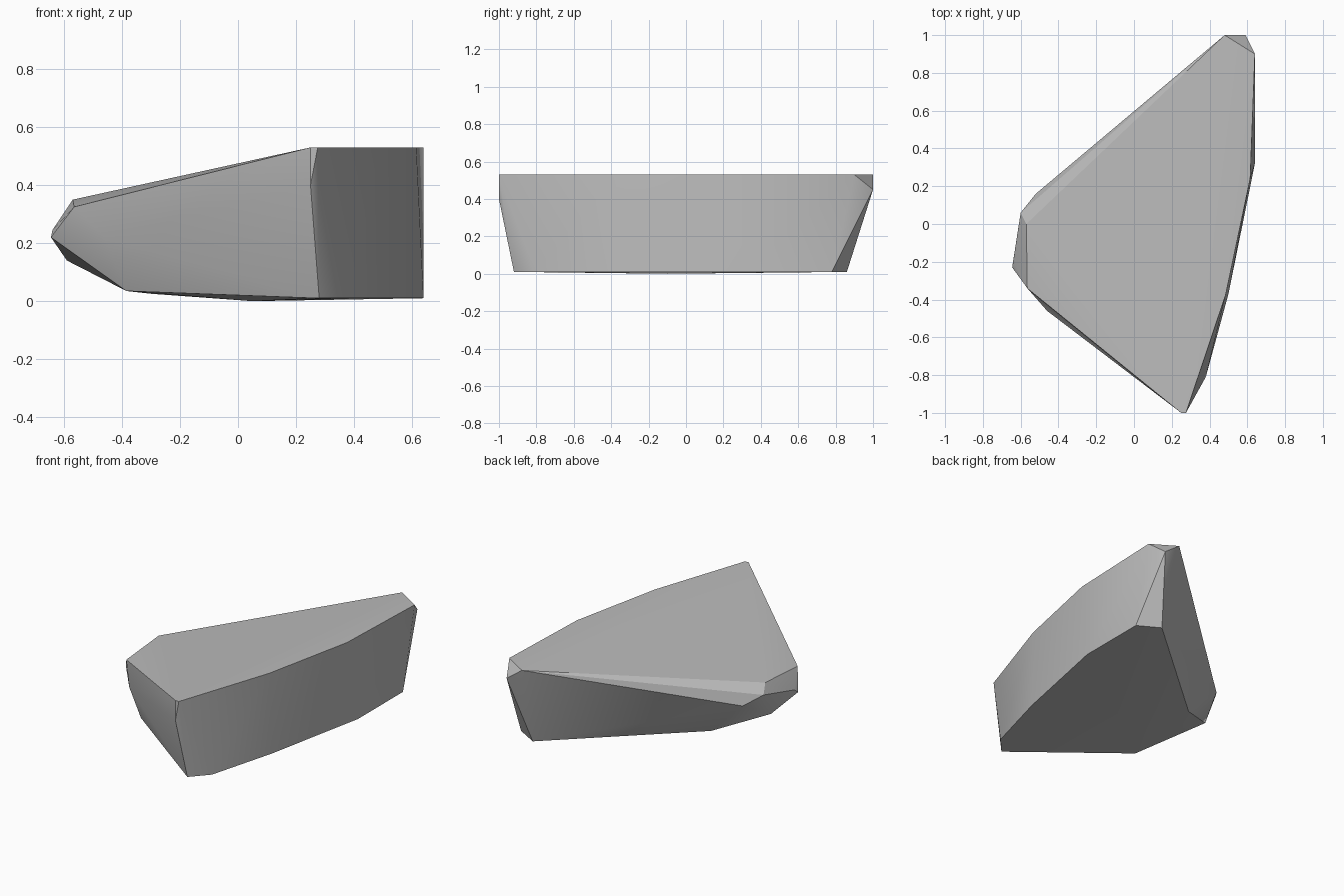
import bpy
import bmesh
import math

default_cube = bpy.data.objects.get("Cube")
if default_cube:
    bpy.data.objects.remove(default_cube, do_unlink=True)


def make_material(name, level):
    """One flat grey material for the viewport and for renders."""
    material = bpy.data.materials.new(name)
    material.use_nodes = True
    colour = (level, level, level, 1.0)
    material.diffuse_color = colour
    shader = material.node_tree.nodes["Principled BSDF"]
    shader.inputs["Base Color"].default_value = colour
    shader.inputs["Roughness"].default_value = 0.9
    return material


def at_height(outline, height):
    """Lift a flat outline to one height."""
    return [(x, y, height) for x, y in outline]


# Level rim of the upper face, along the bowed side
upper_rim = at_height([(.25, -1), (.275, -1), (.485, -.375), (.615, .24),
                       (.64, .9), (.48, 1)], .53)

# Rim of the underside, along the bowed side
lower_rim = at_height([(.28, -.92), (.38, -.81), (.5, -.37), (.64, .32),
                       (.64, .78), (.5, .86)], .01)

# Narrow end: the upper face slopes down to a blunt, chipped nose
nose = [(-.57, 0, .35), (-.565, -.34, .325), (-.6, .06, .3),
        (-.52, .16, .245), (-.64, -.2, .245), (-.645, -.23, .22),
        (-.46, -.46, .22), (-.59, -.03, .14)]

# Slightly bulging underside
belly = [(-.385, -.447, .035), (-.295, .165, .025), (.05, -.1, 0)]

# Chipped corners at the two tips
chips = [(.25, -1, .4), (.59, 1, .45)]

# Wrap all the corners in one convex stone
mesh = bpy.data.meshes.new("rock")
bm = bmesh.new()
for corner in upper_rim + lower_rim + nose + belly + chips:
    bm.verts.new(corner)
bmesh.ops.convex_hull(bm, input=list(bm.verts))
loose = [vert for vert in bm.verts if not vert.link_faces]
bmesh.ops.delete(bm, geom=loose, context="VERTS")
bmesh.ops.dissolve_limit(bm, angle_limit=math.radians(.5),
                         verts=list(bm.verts), edges=list(bm.edges))
bmesh.ops.recalc_face_normals(bm, faces=list(bm.faces))
bm.to_mesh(mesh)
bm.free()

rock = bpy.data.objects.new("rock", mesh)
bpy.context.collection.objects.link(rock)
mesh.materials.append(make_material("stone grey", .5))

# Soft shading across the gentle bends, crisp along the chipped edges
bpy.ops.object.select_all(action="DESELECT")
rock.select_set(True)
bpy.context.view_layer.objects.active = rock
bpy.ops.object.shade_smooth_by_angle(angle=math.radians(30))
